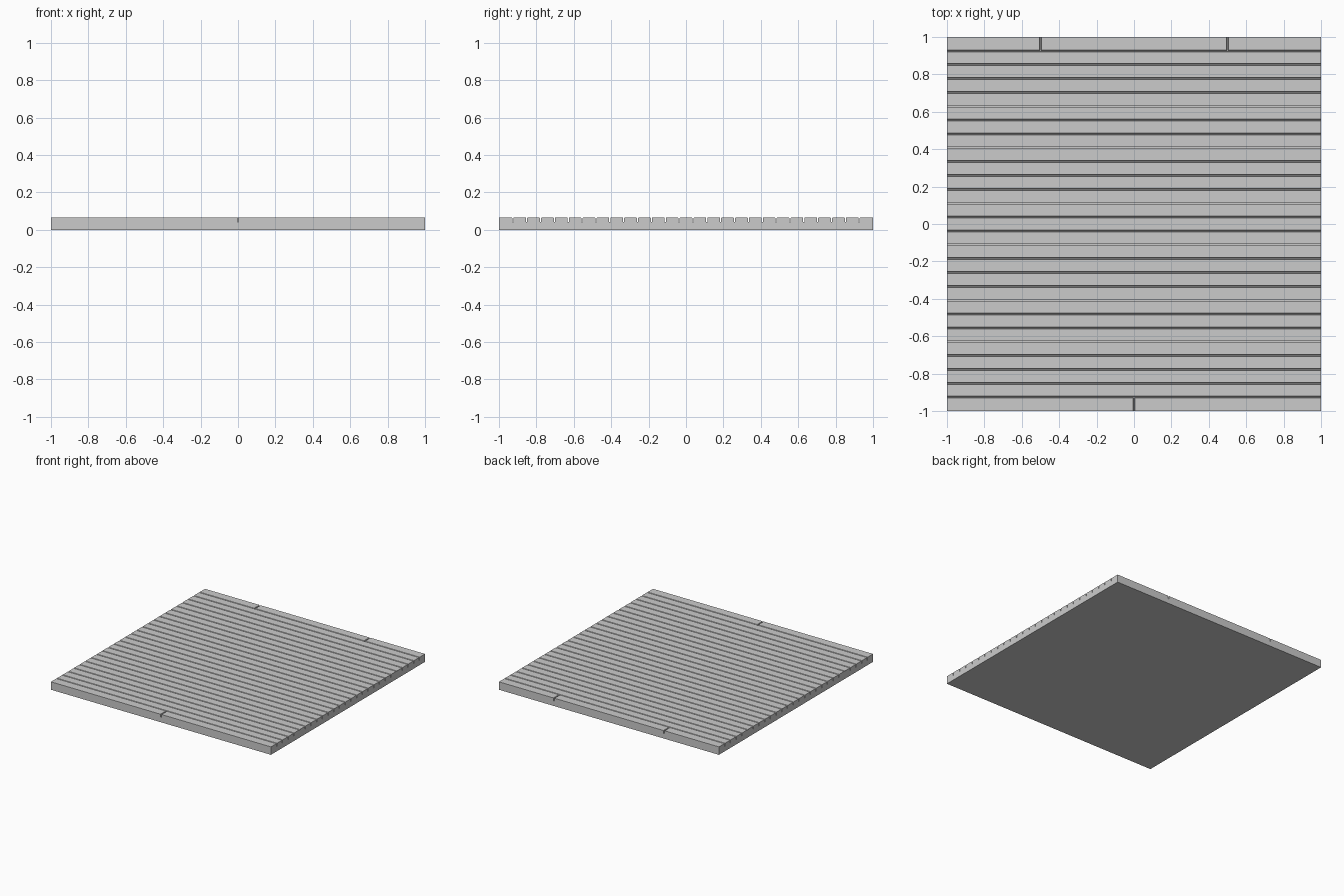
import bpy, bmesh

if "Cube" in bpy.data.objects:
    bpy.data.objects.remove(bpy.data.objects["Cube"])

H, DEPTH = 0.065, 0.024        # slab height, groove depth
ROWS = 27
PITCH = 2 / ROWS
SLOT, LIP, CH = 0.003, 0.005, 0.003   # groove half width, chamfered mouth half width, chamfer height


def groove(c):
    """Groove outline around c, from right lip to left lip."""
    return [(c + LIP, H), (c + SLOT, H - CH), (c + SLOT, H - DEPTH),
            (c - SLOT, H - DEPTH), (c - SLOT, H - CH), (c - LIP, H)]


def extrude(name, pts, to_3d, vec):
    bm = bmesh.new()
    face = bm.faces.new([bm.verts.new(to_3d(*p)) for p in pts])
    res = bmesh.ops.extrude_face_region(bm, geom=[face])
    verts = [g for g in res["geom"] if isinstance(g, bmesh.types.BMVert)]
    bmesh.ops.translate(bm, verts=verts, vec=vec)
    bmesh.ops.recalc_face_normals(bm, faces=bm.faces)
    me = bpy.data.meshes.new(name)
    bm.to_mesh(me)
    bm.free()
    ob = bpy.data.objects.new(name, me)
    bpy.context.collection.objects.link(ob)
    return ob


# grooved floor slab: side profile swept along x
profile = [(-1, 0), (1, 0), (1, H)]
for i in range(ROWS - 1, 0, -1):
    profile += groove(-1 + i * PITCH)
profile.append((-1, H))
floor = extrude("plank_floor", profile, lambda y, z: (-1, y, z), (2, 0, 0))

# board end joints in the first and last rows
for x, side in ((0, -1), (-0.5, 1), (0.5, 1)):
    pts = [(x + LIP, H + 0.02)] + groove(x) + [(x - LIP, H + 0.02)]
    cutter = extrude("joint_cutter", pts, lambda u, z: (u, side * 1.02, z),
                     (0, -side * (PITCH + 0.02), 0))
    cutter.hide_render = True
    cutter.hide_set(True)
    mod = floor.modifiers.new("joint", "BOOLEAN")
    mod.operation = 'DIFFERENCE'
    mod.solver = 'EXACT'
    mod.object = cutter
